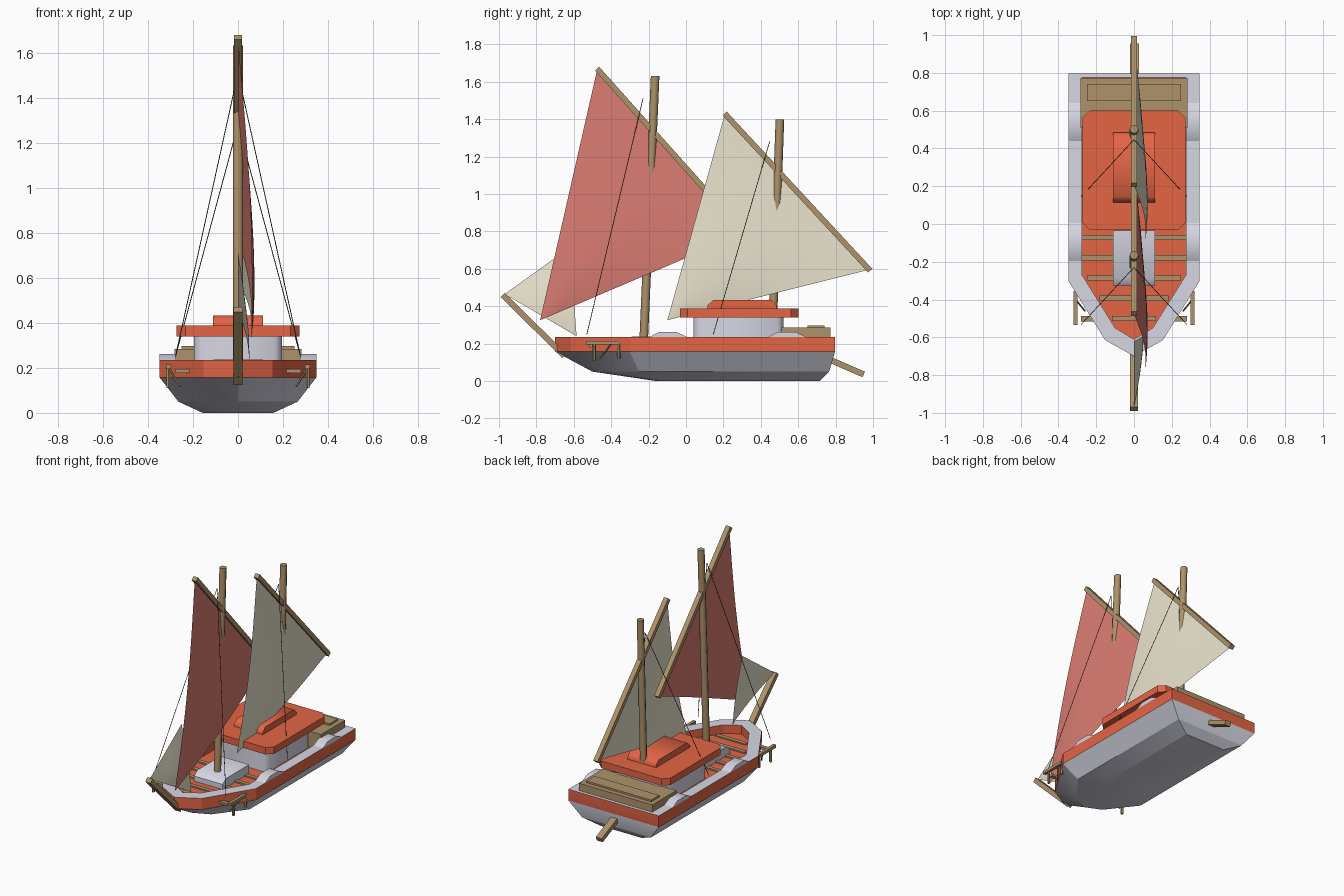
import bpy
import bmesh
import math
from mathutils import Vector

cube = bpy.data.objects.get("Cube")
if cube:
    bpy.data.objects.remove(cube, do_unlink=True)


def material(name, rgb):
    m = bpy.data.materials.new(name)
    m.use_nodes = True
    m.diffuse_color = (*rgb, 1)
    m.node_tree.nodes["Principled BSDF"].inputs["Base Color"].default_value = (*rgb, 1)
    return m


ORANGE = material("orange_paint", (0.78, 0.13, 0.06))
WOOD = material("brown_wood", (0.42, 0.29, 0.145))
LIGHT = material("light_grey_paint", (0.68, 0.68, 0.78))
CREAM = material("cream_canvas", (0.8, 0.75, 0.6))
RED = material("red_canvas", (0.69, 0.2, 0.165))
ROPE = material("dark_rope", (0.07, 0.05, 0.03))


def finish(name, bm, mats, smooth=None):
    """Turn a bmesh into a named object."""
    mesh = bpy.data.meshes.new(name)
    bm.to_mesh(mesh)
    bm.free()
    for m in mats:
        mesh.materials.append(m)
    ob = bpy.data.objects.new(name, mesh)
    bpy.context.collection.objects.link(ob)
    if smooth:
        bpy.ops.object.select_all(action="DESELECT")
        ob.select_set(True)
        bpy.context.view_layer.objects.active = ob
        bpy.ops.object.shade_smooth_by_angle(angle=math.radians(smooth))


def loft(name, rings, mats, slots, smooth=None):
    """Skin closed rings and cap both ends; slots gives a material per band."""
    bm = bmesh.new()
    loops = [[bm.verts.new(p) for p in ring] for ring in rings]
    n = len(loops[0])
    for a, b, slot in zip(loops, loops[1:], slots):
        for i in range(n):
            j = (i + 1) % n
            bm.faces.new((a[i], a[j], b[j], b[i])).material_index = slot
    bm.faces.new(loops[0]).material_index = slots[0]
    bm.faces.new(loops[-1]).material_index = slots[-1]
    bmesh.ops.recalc_face_normals(bm, faces=bm.faces)
    finish(name, bm, mats, smooth)


def prism(name, pts, axis, lo, hi, mat, smooth=None):
    """Extrude a polygon: (x, y) along z or (y, z) along x."""
    place = (lambda p, t: (t, *p)) if axis == "x" else (lambda p, t: (*p, t))
    loft(name, [[place(p, t) for p in pts] for t in (lo, hi)], [mat], [0], smooth)


def box(name, x, y, z, mat):
    pts = [(x[0], y[0]), (x[1], y[0]), (x[1], y[1]), (x[0], y[1])]
    prism(name, pts, "z", z[0], z[1], mat)


def chamfered(x, y0, y1, c):
    """Rectangle outline with cut corners."""
    return [(-x + c, y0), (x - c, y0), (x, y0 + c), (x, y1 - c),
            (x - c, y1), (-x + c, y1), (-x, y1 - c), (-x, y0 + c)]


def beam(name, a, b, thick, x0, x1, mat):
    """Square timber between two (y, z) points."""
    a, b = Vector(a), Vector(b)
    side = (b - a).orthogonal().normalized() * thick / 2
    prism(name, [a + side, b + side, b - side, a - side], "x", x0, x1, mat)


def mast(name, base, top, r, mat):
    """Eight-sided mast between two (y, z) points."""
    corners = [(r * math.cos(k * math.pi / 4), r * math.sin(k * math.pi / 4)) for k in range(8)]
    loft(name, [[(x, y + p[0], p[1]) for x, y in corners] for p in (base, top)], [mat], [0], 50)


def rod(name, a, b, r, mat):
    a, b = Vector(a), Vector(b)
    bpy.ops.mesh.primitive_cylinder_add(vertices=6, radius=r, depth=(b - a).length,
                                        location=(a + b) / 2)
    ob = bpy.context.object
    ob.name = name
    ob.rotation_mode = "QUATERNION"
    ob.rotation_quaternion = (b - a).to_track_quat("Z", "Y")
    ob.data.materials.append(mat)


def sail(name, head, foot, clew, belly, mat, n=14):
    """Triangular sail stretched from a spar (head to foot) to its free corner."""
    head, foot, clew = Vector(head), Vector(foot), Vector(clew)
    bm = bmesh.new()
    rows = []
    for k in range(n):
        v = k / n
        row = []
        for i in range(n + 1):
            p = head.lerp(foot, i / n).lerp(clew, v)
            p.x += belly * math.sin(math.pi * v ** 1.1) * (0.6 + 0.4 * math.sin(math.pi * i / n))
            row.append(bm.verts.new(p))
        rows.append(row)
    tip = bm.verts.new(clew)
    for a, b in zip(rows, rows[1:]):
        for i in range(n):
            bm.faces.new((a[i], a[i + 1], b[i + 1], b[i]))
    for i in range(n):
        bm.faces.new((rows[-1][i], rows[-1][i + 1], tip))
    finish(name, bm, [mat], 60)


# Hull: half outlines from stern to bow, mirrored into rings
def ring(half, z):
    full = half + [(-x, y) for x, y in reversed(half) if x > 0]
    return [(x, y, z) for x, y in full]


keel = [(0.157, 0.715), (0.157, -0.05), (0.06, -0.14), (0, -0.16)]
bilge = [(0.265, 0.765), (0.265, -0.25), (0.11, -0.45), (0, -0.5)]
side = [(0.348, 0.797), (0.348, -0.3), (0.153, -0.615), (0, -0.7)]
inner = [(0.275, 0.775), (0.275, -0.27), (0.1, -0.55), (0, -0.61)]
DECK = 0.175
loft("hull", [ring(keel, 0), ring(bilge, 0.05), ring(side, 0.157), ring(side, 0.235),
              ring(inner, 0.235), ring(inner, DECK)],
     [LIGHT, ORANGE], [0, 0, 1, 0, 1], 22)

# Raised humps on the rail
for s, label in ((1, "left"), (-1, "right")):
    for y, part in ((-0.2, "front"), (0.436, "rear")):
        pts = [(y, 0.233), (y + 0.055, 0.262), (y + 0.15, 0.262), (y + 0.21, 0.233)]
        prism(f"{part}_rail_hump_{label}", pts, "x", s * 0.275, s * 0.348, LIGHT, 40)

# Deck planks, narrowing with the bow
for i in range(5):
    y = -0.072 - 0.107 * i
    w = 0.274 if y > -0.27 else 0.26 + (y + 0.27) * 0.625
    box(f"deck_plank_{i + 1}", (-w, w), (y - 0.014, y + 0.014), (DECK - 0.01, DECK + 0.009), WOOD)

# Hatch with a sloped front
prism("hatch", [(-0.325, DECK), (-0.325, 0.21), (-0.29, 0.238), (-0.035, 0.238), (-0.035, DECK)],
      "x", -0.11, 0.11, LIGHT, 50)

# Cabin, roof and skylight
prism("cabin", chamfered(0.195, 0.04, 0.52, 0.03), "z", DECK, 0.345, LIGHT, 50)
prism("cabin_roof", chamfered(0.273, -0.032, 0.602, 0.04), "z", 0.34, 0.388, ORANGE)
prism("roof_skylight", [(0.115, 0.385), (0.115, 0.405), (0.145, 0.432), (0.46, 0.432),
                        (0.485, 0.405), (0.485, 0.385)], "x", -0.11, 0.11, ORANGE, 50)

# Stern locker and lid
box("stern_locker", (-0.283, 0.283), (0.51, 0.773), (DECK, 0.285), WOOD)
box("locker_lid", (-0.25, 0.25), (0.65, 0.74), (0.285, 0.297), WOOD)

# Rudder bar, masts, yards and bowsprit
beam("rudder_bar", (0.76, 0.118), (0.95, 0.035), 0.032, -0.02, 0.026, WOOD)
mast("fore_mast", (-0.228, DECK), (-0.165, 1.632), 0.023, WOOD)
mast("aft_mast", (0.465, 0.35), (0.502, 1.397), 0.023, WOOD)
beam("fore_yard", (-0.475, 1.67), (0.315, 0.785), 0.03, -0.017, 0.017, WOOD)
beam("aft_yard", (0.207, 1.43), (0.985, 0.59), 0.03, -0.017, 0.017, WOOD)
beam("bowsprit", (-0.98, 0.46), (-0.65, 0.135), 0.032, -0.02, 0.02, WOOD)

# Sails
sail("fore_sail", (0, -0.475, 1.665), (0, 0.31, 0.79), (0.06, -0.78, 0.325), 0.036, RED)
sail("aft_sail", (0, 0.207, 1.425), (0, 0.98, 0.595), (0.06, -0.1, 0.325), 0.036, CREAM)
sail("jib", (0, -0.62, 0.715), (0, -0.97, 0.465), (0.05, -0.585, 0.24), 0.015, CREAM)

# Shrouds and side anchor racks
for s, label in ((1, "left"), (-1, "right")):
    rod(f"fore_shroud_{label}", (0, -0.23, 1.51), (s * 0.278, -0.53, 0.25), 0.002, ROPE)
    rod(f"aft_shroud_{label}", (0, 0.447, 1.28), (s * 0.278, 0.146, 0.25), 0.002, ROPE)
    box(f"rack_rail_{label}", (s * 0.298, s * 0.32), (-0.535, -0.355), (0.195, 0.215), WOOD)
    box(f"rack_arm_{label}", (s * 0.16, s * 0.28), (-0.515, -0.488), (0.178, 0.194), WOOD)
    rod(f"rack_front_post_{label}", (s * 0.309, -0.49, 0.11), (s * 0.309, -0.49, 0.2), 0.009, WOOD)
    rod(f"rack_rear_post_{label}", (s * 0.309, -0.36, 0.12), (s * 0.309, -0.36, 0.2), 0.009, WOOD)
    rod(f"rack_brace_{label}", (s * 0.26, -0.46, 0.12), (s * 0.309, -0.4, 0.2), 0.005, WOOD)
